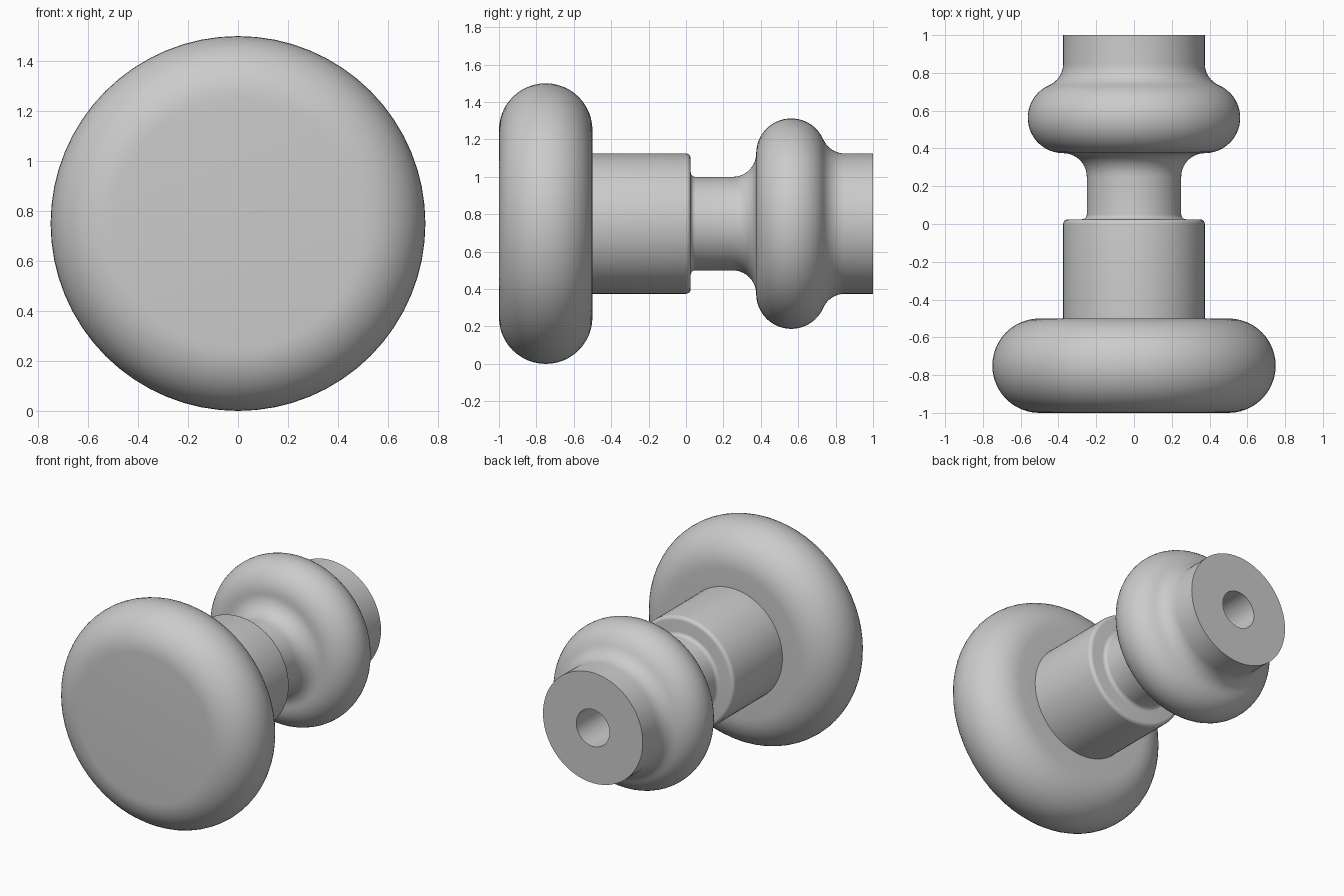
import bpy, bmesh, math
from mathutils import Matrix, Vector

if "Cube" in bpy.data.objects:
    bpy.data.objects.remove(bpy.data.objects["Cube"])

AXIS_Z = 0.75
SIDES = 64


def arc(cy, cr, radius, start, end, steps):
    """Points (y, r) on an arc; angles in degrees, 0 = +y, 90 = outward."""
    pts = []
    for i in range(steps + 1):
        a = math.radians(start + (end - start) * i / steps)
        pts.append((cy + radius * math.cos(a), cr + radius * math.sin(a)))
    return pts


def lathe(name, profile, material):
    """Revolve a (y, r) profile about the horizontal knob axis."""
    bm = bmesh.new()
    verts = [bm.verts.new((0, y, r)) for y, r in profile]
    edges = [bm.edges.new(pair) for pair in zip(verts, verts[1:])]
    bmesh.ops.spin(bm, geom=verts + edges, cent=(0, 0, 0), axis=(0, 1, 0),
                   angle=math.tau, steps=SIDES, use_merge=True)
    bmesh.ops.remove_doubles(bm, verts=bm.verts, dist=1e-5)
    bmesh.ops.recalc_face_normals(bm, faces=bm.faces)
    bmesh.ops.transform(bm, matrix=Matrix.Translation(Vector((0, 0, AXIS_Z))),
                        verts=bm.verts)
    mesh = bpy.data.meshes.new(name)
    bm.to_mesh(mesh)
    bm.free()
    obj = bpy.data.objects.new(name, mesh)
    bpy.context.collection.objects.link(obj)
    mesh.materials.append(material)
    bpy.ops.object.select_all(action='DESELECT')
    obj.select_set(True)
    bpy.context.view_layer.objects.active = obj
    bpy.ops.object.shade_smooth_by_angle(angle=math.radians(35))
    return obj


grey = bpy.data.materials.new("plain grey")
grey.diffuse_color = (0.6, 0.6, 0.6, 1)
grey.use_nodes = True
grey.node_tree.nodes["Principled BSDF"].inputs["Base Color"].default_value = grey.diffuse_color

# One continuous turned profile from the front face to the bored back end
profile = [(-1.0, 0.0)]
profile += arc(-0.75, 0.5, 0.25, 180, 0, 24)              # rounded front disc
profile += [(-0.5, 0.375)]                                # collar start
profile += arc(0.0, 0.35, 0.025, 90, 0, 5)                # collar edge
profile += arc(0.05, 0.275, 0.025, 180, 270, 5)           # step into neck
profile += arc(0.25, 0.375, 0.125, 270, 360, 10)          # neck flare
bulge_end = math.degrees(math.asin(0.125 / 0.3125))
profile += arc(0.5625, 0.375, 0.1875, 180, bulge_end, 20)[1:]  # ring bulge
profile += arc(0.849, 0.5, 0.125, 180 + bulge_end, 270, 8)[1:]  # fillet
profile += [(1.0, 0.375), (1.0, 0.125)]                   # stub and back face
profile += [(0.5, 0.125), (0.5, 0.0)]                     # screw hole

lathe("turned_knob", profile, grey)
